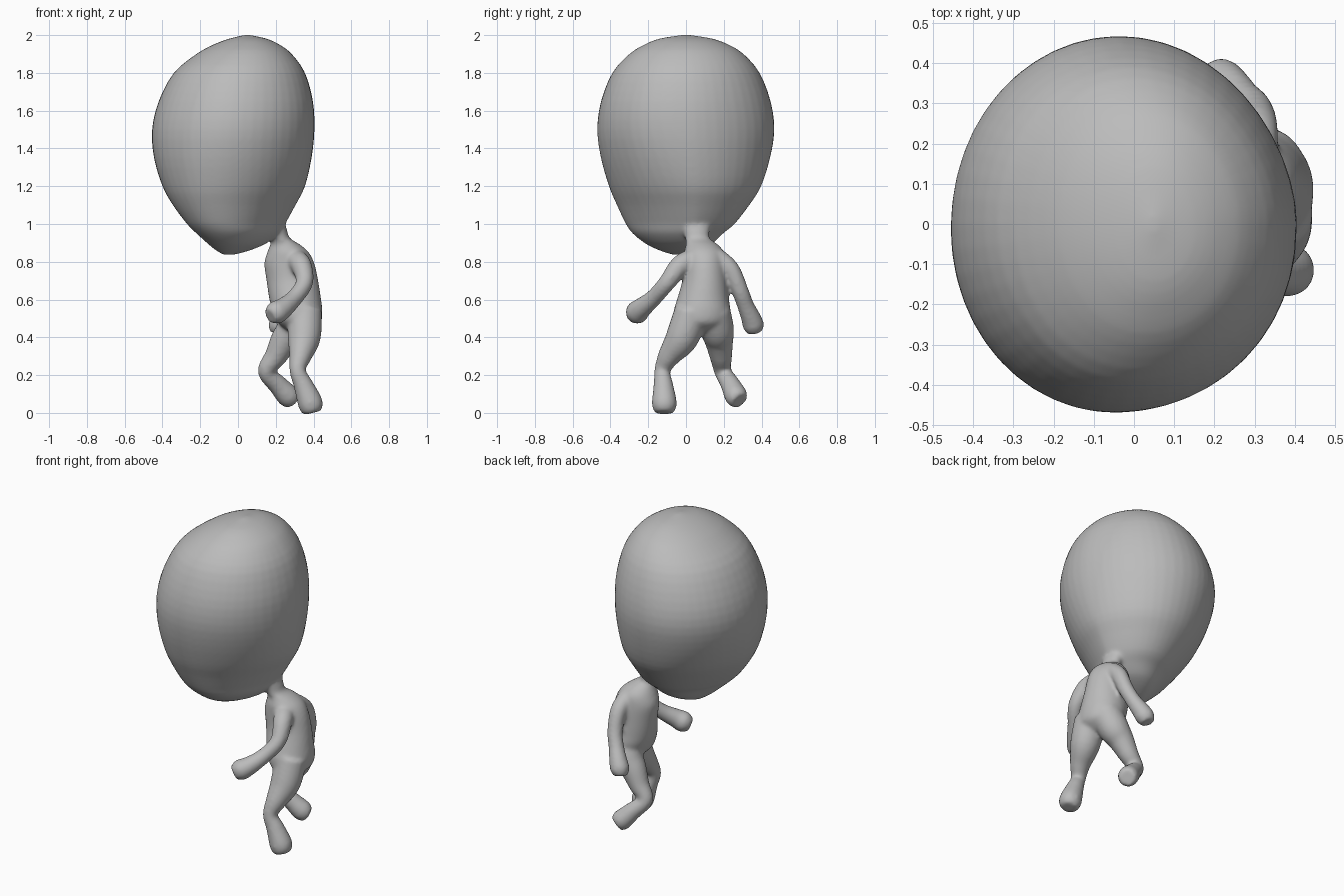
import bpy
import bmesh
from math import cos, sin, pi
from mathutils import Vector

cube = bpy.data.objects.get("Cube")
if cube:
    bpy.data.objects.remove(cube)

grey = bpy.data.materials.new("plain grey")
grey.use_nodes = True
colour = (0.5, 0.5, 0.5, 1)
grey.diffuse_color = colour
grey.node_tree.nodes["Principled BSDF"].inputs["Base Color"].default_value = colour


def circle(sides):
    return [(cos(2 * pi * k / sides), sin(2 * pi * k / sides)) for k in range(sides)]


def smooth_rows(rows, steps):
    """Catmull-Rom interpolation through rows of any width."""
    result = []
    last = len(rows) - 1
    for i in range(last):
        group = list(zip(rows[max(i - 1, 0)], rows[i], rows[i + 1], rows[min(i + 2, last)]))
        for s in range(steps):
            t = s / steps
            result.append([b + t * (c - a) / 2
                           + t * t * (a - 2.5 * b + 2 * c - d / 2)
                           + t * t * t * (1.5 * (b - c) + (d - a) / 2)
                           for a, b, c, d in group])
    result.append(list(rows[-1]))
    return result


def skin_rings(bm, rings):
    """Bridge closed rings of points and cap both ends."""
    loops = [[bm.verts.new(p) for p in ring] for ring in rings]
    count = len(loops[0])
    for low, high in zip(loops, loops[1:]):
        for i in range(count):
            j = (i + 1) % count
            bm.faces.new((low[i], low[j], high[j], high[i]))
    bm.faces.new(loops[0])
    bm.faces.new(loops[-1])


def add_tube(bm, rows):
    """Round tube through rows of x, y, z, radius."""
    rows = smooth_rows(rows, 5)
    centres = [Vector(r[:3]) for r in rows]
    rings = []
    for i, row in enumerate(rows):
        along = centres[min(i + 1, len(rows) - 1)] - centres[max(i - 1, 0)]
        along.normalize()
        side = Vector((1, 0, 0))
        side = (side - along * side.dot(along)).normalized()
        other = along.cross(side)
        rings.append([centres[i] + (side * c + other * s) * row[3] for c, s in circle(20)])
    skin_rings(bm, rings)


# Head: rows of z, x range and y range
head_rows = [
    (.838, -.08, -.02, -.07, .0),
    (.85, -.10, .03, -.11, .04),
    (.87, -.13, .09, -.16, .09),
    (.90, -.165, .155, -.215, .14),
    (.95, -.22, .215, -.275, .19),
    (1, -.27, .25, -.31, .25),
    (1.1, -.345, .305, -.36, .33),
    (1.2, -.40, .355, -.405, .395),
    (1.35, -.445, .39, -.45, .445),
    (1.5, -.455, .405, -.47, .468),
    (1.65, -.42, .397, -.45, .448),
    (1.8, -.34, .355, -.39, .39),
    (1.9, -.22, .285, -.30, .305),
    (1.95, -.13, .22, -.22, .225),
    (1.98, -.05, .155, -.145, .145),
    (1.995, .01, .09, -.06, .06),
    (2.001, .04, .06, -.02, .02),
]
# Side flatness of each quarter (is_back, is_left): at the crown, gain at the jaw
quarters = {
    (True, False): (.92, .35),
    (True, True): (1.12, .25),
    (False, True): (.95, .4),
    (False, False): (1, 0),
}


def head_ring(row):
    z, x0, x1, y0, y1 = row
    mid_x = x0 + (x1 - x0) * .48
    mid_y, half_y = (y0 + y1) / 2, (y1 - y0) / 2
    low = min(max((1.65 - z) / .65, 0), 1) ** 2
    ring = []
    for c, s in circle(48):
        reach = x1 - mid_x if c > 0 else mid_x - x0
        crown, gain = quarters[c > 0, s > 0]
        width = abs(s) ** (crown + gain * low)
        width = width if s > 0 else -width
        y = mid_y + width * half_y + .28 * low * c * reach
        ring.append((mid_x + c * reach, y, z))
    return ring


bm = bmesh.new()
skin_rings(bm, [head_ring(r) for r in smooth_rows(head_rows, 3)])

# Torso and neck: rows of x, y, z and two radii, in level rings
torso = [
    (.32, .09, .42, .03, .04),
    (.325, .085, .44, .07, .09),
    (.325, .08, .48, .115, .14),
    (.315, .085, .54, .132, .15),
    (.303, .09, .6, .137, .138),
    (.288, .10, .7, .137, .12),
    (.272, .10, .79, .133, .113),
    (.265, .095, .85, .11, .107),
    (.25, .085, .89, .08, .085),
    (.225, .06, .925, .05, .065),
    (.21, .055, .96, .052, .07),
    (.18, .05, 1.02, .065, .09),
]
skin_rings(bm, [[(x + c * rx, y + s * ry, z) for c, s in circle(32)]
                for x, y, z, rx, ry in smooth_rows(torso, 4)])

# Limbs: paths of x, y, z and radius from the trunk outward
limbs = {
    "right_arm": [(.30, .04, .81, .06), (.335, -.03, .78, .056),
                  (.352, -.1, .69, .046), (.30, -.17, .61, .045),
                  (.24, -.235, .555, .055), (.2, -.262, .53, .062),
                  (.17, -.285, .512, .042)],
    "left_arm": [(.3, .16, .82, .055), (.31, .235, .76, .049),
                 (.3, .285, .65, .045), (.27, .315, .57, .045),
                 (.235, .345, .5, .053), (.215, .358, .46, .056),
                 (.205, .368, .425, .04)],
    "right_leg": [(.355, .03, .54, .09), (.35, -.02, .4, .088),
                  (.33, -.09, .3, .06), (.315, -.125, .225, .043),
                  (.345, -.12, .15, .052), (.38, -.115, .06, .066),
                  (.39, -.115, .02, .06), (.395, -.115, 0, .045)],
    "left_leg": [(.335, .14, .54, .095), (.29, .165, .44, .09),
                 (.245, .175, .38, .076),
                 (.2, .185, .3, .06), (.15, .195, .22, .046),
                 (.21, .235, .15, .052), (.265, .265, .09, .061),
                 (.29, .285, .065, .048)],
}
for rows in limbs.values():
    add_tube(bm, rows)

# Fuse every part into one soft skin
bmesh.ops.recalc_face_normals(bm, faces=bm.faces)
mesh = bpy.data.meshes.new("head_and_body")
bm.to_mesh(mesh)
bm.free()
mesh.materials.append(grey)
mesh.shade_smooth()
figure = bpy.data.objects.new("head_and_body", mesh)
bpy.context.collection.objects.link(figure)

fuse = figure.modifiers.new("fuse", "REMESH")
fuse.mode = "VOXEL"
fuse.voxel_size = .01
fuse.use_smooth_shade = True
soften = figure.modifiers.new("soften", "SMOOTH")
soften.factor = .5
soften.iterations = 10
